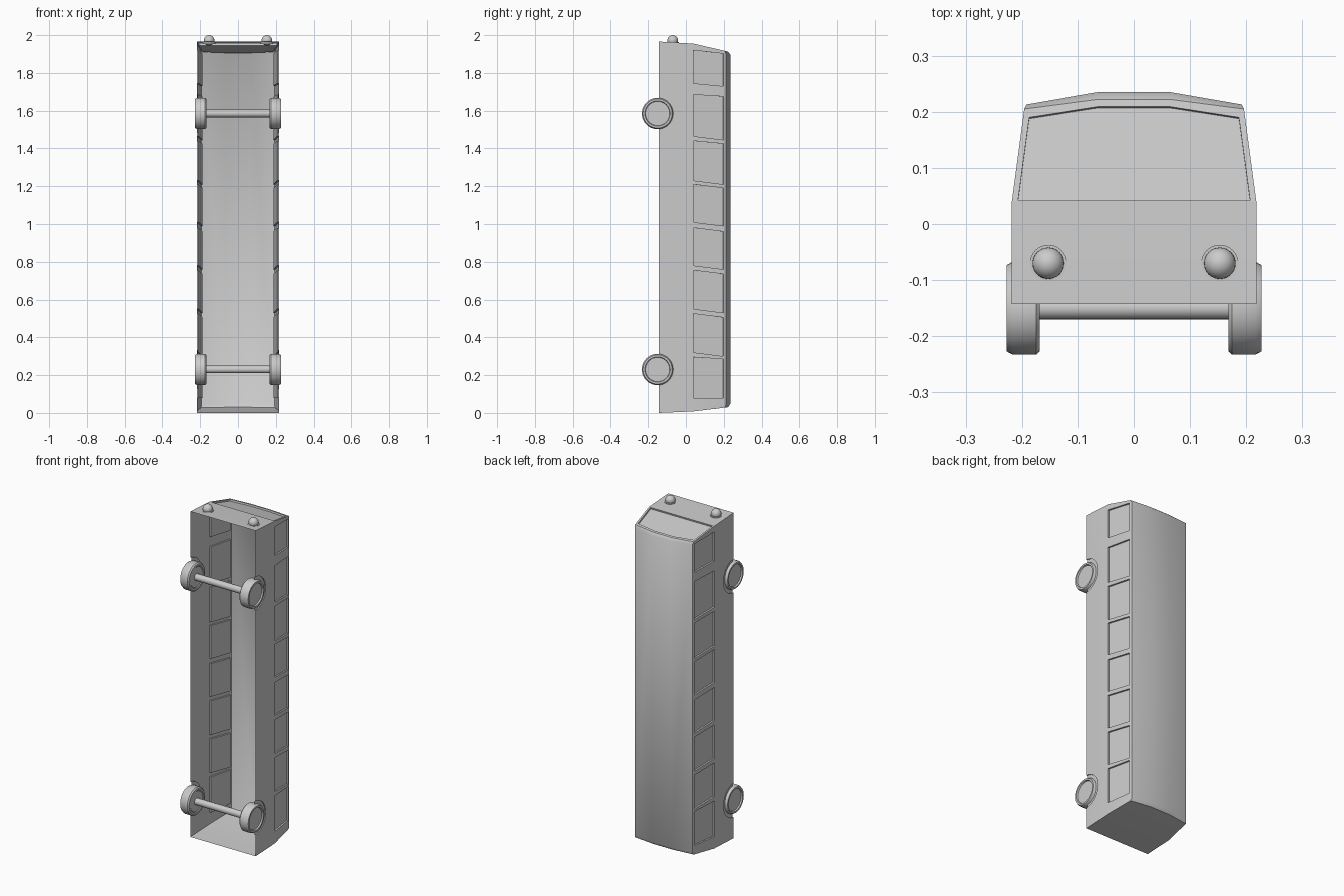
import bpy, bmesh, math
from mathutils import Vector, Matrix

if "Cube" in bpy.data.objects:
    bpy.data.objects.remove(bpy.data.objects["Cube"])


def finish(name, bm, angle=30):
    bmesh.ops.recalc_face_normals(bm, faces=bm.faces)
    me = bpy.data.meshes.new(name)
    bm.to_mesh(me)
    bm.free()
    ob = bpy.data.objects.new(name, me)
    bpy.context.collection.objects.link(ob)
    bpy.ops.object.select_all(action='DESELECT')
    ob.select_set(True)
    bpy.context.view_layer.objects.active = ob
    bpy.ops.object.shade_smooth_by_angle(angle=math.radians(angle))
    return ob


def prism(bm, pts, normal, depth):
    # Closed prism reaching below and slightly above a surface outline
    n = Vector(normal).normalized()
    low = [bm.verts.new(Vector(p) - n * depth) for p in pts]
    top = [bm.verts.new(Vector(p) + n * 0.005) for p in pts]
    bm.faces.new(low)
    bm.faces.new(top)
    for i in range(len(pts)):
        j = (i + 1) % len(pts)
        bm.faces.new((low[i], low[j], top[j], top[i]))


def lathe(name, profile, origin, steps=40):
    # Profile of (radius, x) turned about an axis along x
    bm = bmesh.new()
    o = Vector(origin)
    vs = [bm.verts.new(o + Vector((x, r, 0))) for r, x in profile]
    es = [bm.edges.new(p) for p in zip(vs, vs[1:])]
    bmesh.ops.spin(bm, geom=vs + es, cent=o, axis=(1, 0, 0),
                   angle=2 * math.pi, steps=steps)
    bmesh.ops.remove_doubles(bm, verts=bm.verts, dist=0.0005)
    return finish(name, bm)


WHEEL_Z = (0.23, 1.585)
AXLE_Y = -0.15

# Body hull: half-width, y, rear z, front z
section = [(0.218, -0.143, 0.0, 1.966), (0.218, 0.04, 0.008, 1.955),
           (0.196, 0.205, 0.028, 1.917), (0.192, 0.213, 0.045, 1.90),
           (0.065, 0.222, 0.030, 1.913), (0.065, 0.235, 0.048, 1.897)]
bm = bmesh.new()
for x, y, z0, z1 in section:
    for s in (-1, 1):
        for z in (z0, z1):
            bm.verts.new((s * x, y, z))
bmesh.ops.convex_hull(bm, input=bm.verts)
bmesh.ops.dissolve_limit(bm, angle_limit=0.01, verts=bm.verts, edges=bm.edges)
body = finish("bus_body", bm)

# Recess cutter: side windows, windscreen and wheel arches
windows = [(0.08, 0.08, 0.295, 0.285), (0.32, 0.30, 0.525, 0.505),
           (0.55, 0.53, 0.755, 0.735), (0.78, 0.76, 0.98, 0.96),
           (1.01, 0.99, 1.21, 1.19), (1.23, 1.21, 1.44, 1.425),
           (1.465, 1.445, 1.685, 1.675), (1.745, 1.73, 1.92, 1.902)]
bm = bmesh.new()
for s in (-1, 1):
    for a, b, c, d in windows:
        quad = [(y, z) for y, z in ((0.04, a), (0.198, b), (0.198, d), (0.04, c))]
        pts = [(s * (0.218 - 0.022 * (y - 0.04) / 0.165), y, z) for y, z in quad]
        prism(bm, pts, (s * 0.165, 0.022, 0), 0.01)
    for zc in WHEEL_Z:
        ring = [(s * 0.218, AXLE_Y + 0.103 * math.cos(t), zc + 0.103 * math.sin(t))
                for t in (i * math.tau / 32 for i in range(32))]
        prism(bm, ring, (s, 0, 0), 0.006)
screen = [(-0.207, 0.042), (0.207, 0.042), (0.187, 0.19),
          (0.065, 0.209), (-0.065, 0.209), (-0.187, 0.19)]
prism(bm, [(x, y, 1.955 - 0.038 * (y - 0.04) / 0.165) for x, y in screen],
      (0, 0.038, 0.165), 0.01)
cutter = finish("recess_cutter", bm)
cutter.hide_render = True

mod = body.modifiers.new("recesses", 'BOOLEAN')
mod.operation = 'DIFFERENCE'
mod.solver = 'EXACT'
mod.object = cutter
bpy.context.view_layer.update()
cut = bpy.data.meshes.new_from_object(
    body.evaluated_get(bpy.context.evaluated_depsgraph_get()))
bpy.data.objects.remove(body)
bpy.data.objects.remove(cutter)

# Open underside
bm = bmesh.new()
bm.from_mesh(cut)
under = [f for f in bm.faces if all(v.co.y < -0.1425 for v in f.verts)]
bmesh.ops.delete(bm, geom=under, context='FACES')
finish("bus_body", bm)

# Wheels and axles
tyre = [(0, 0.172), (0.060, 0.172), (0.065, 0.168), (0.076, 0.168),
        (0.083, 0.175), (0.083, 0.216), (0.077, 0.227), (0.067, 0.227),
        (0.064, 0.219), (0, 0.219)]
for end, zc in zip(("rear", "front"), WHEEL_Z):
    for s, side in ((-1, "left"), (1, "right")):
        lathe(f"{end}_{side}_wheel", [(r, s * x) for r, x in tyre], (0, AXLE_Y, zc))
    lathe(f"{end}_axle", [(0.02, -0.173), (0.02, 0.173)], (0, AXLE_Y, zc), 20)

# Headlights: shallow rim with a domed lamp
for s, side in ((-1, "left"), (1, "right")):
    bm = bmesh.new()
    bmesh.ops.create_cone(bm, cap_ends=True, segments=32, radius1=0.033,
                          radius2=0.033, depth=0.012,
                          matrix=Matrix.Translation((s * 0.153, -0.07, 1.958)))
    bmesh.ops.create_uvsphere(bm, u_segments=32, v_segments=16, radius=0.028,
                              matrix=Matrix.Translation((s * 0.153, -0.07, 1.972)))
    finish(f"{side}_headlight", bm)
